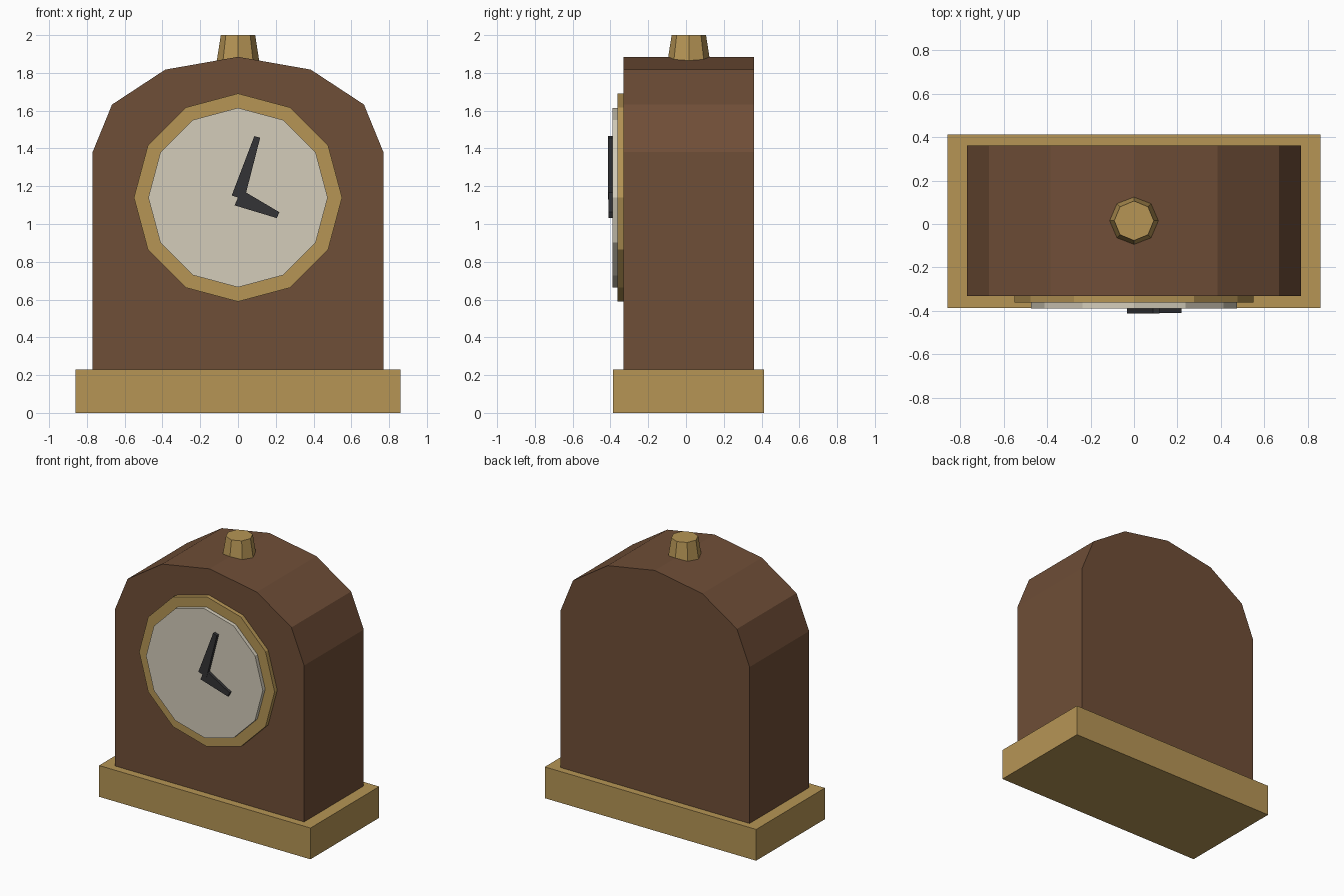
import bpy, bmesh, math
from mathutils import Vector

if "Cube" in bpy.data.objects:
    bpy.data.objects.remove(bpy.data.objects["Cube"])


def material(name, rgb):
    # sRGB 0-255 to linear
    lin = [(c / 255 / 12.92) if c < 10 else ((c / 255 + 0.055) / 1.055) ** 2.4 for c in rgb]
    m = bpy.data.materials.new(name)
    m.diffuse_color = (*lin, 1)
    m.use_nodes = True
    m.node_tree.nodes["Principled BSDF"].inputs["Base Color"].default_value = m.diffuse_color
    return m


wood = material("brown wood", (111, 78, 55))
brass = material("brass", (182, 149, 85))
cream = material("cream dial", (211, 204, 186))
black = material("dark metal", (52, 52, 54))


def finish(name, bm, mat):
    bmesh.ops.recalc_face_normals(bm, faces=bm.faces)
    me = bpy.data.meshes.new(name)
    bm.to_mesh(me)
    bm.free()
    me.materials.append(mat)
    ob = bpy.data.objects.new(name, me)
    bpy.context.collection.objects.link(ob)
    return ob


def prism(name, outline, y0, y1, mat):
    """Extrude an (x, z) outline from y0 to y1."""
    bm = bmesh.new()
    face = bm.faces.new([bm.verts.new((x, y0, z)) for x, z in outline])
    ext = bmesh.ops.extrude_face_region(bm, geom=[face])
    moved = [v for v in ext["geom"] if isinstance(v, bmesh.types.BMVert)]
    bmesh.ops.translate(bm, verts=moved, vec=(0, y1 - y0, 0))
    return finish(name, bm, mat)


def arc(rx, rz, cz, start, end, steps):
    angles = [math.radians(start + (end - start) * i / steps) for i in range(steps + 1)]
    return [(rx * math.cos(a), cz + rz * math.sin(a)) for a in angles]


DIAL_Z = 1.14


def hand(name, tip, base_half, tip_half, y0, y1):
    """Tapered hand from the dial centre to the tip."""
    c, t = Vector((0, DIAL_Z)), Vector(tip)
    d = (t - c).normalized()
    n = Vector((-d.y, d.x))
    pts = [c + n * base_half, c - n * base_half, t - n * tip_half, t + n * tip_half]
    return prism(name, [tuple(p) for p in pts], y0, y1, black)


# plinth
prism("base", [(-0.86, 0), (0.86, 0), (0.86, 0.23), (-0.86, 0.23)], -0.386, 0.413, brass)

# arched case
prism("case", [(-0.77, 0.23), (0.77, 0.23)] + arc(0.77, 0.505, 1.38, 0, 180, 6),
      -0.331, 0.361, wood)

# twelve-sided bezel and dial
prism("bezel", arc(0.551, 0.551, DIAL_Z, 0, 330, 11), -0.362, -0.325, brass)
prism("dial", arc(0.475, 0.475, DIAL_Z, 0, 330, 11), -0.39, -0.355, cream)

# hands
hand("minute_hand", (0.102, 1.461), 0.035, 0.016, -0.413, -0.386)
hand("hour_hand", (0.212, 1.047), 0.045, 0.017, -0.411, -0.386)

# finial on top
bm = bmesh.new()
bmesh.ops.create_cone(bm, cap_ends=True, segments=8, radius1=0.116, radius2=0.091, depth=0.16)
bmesh.ops.translate(bm, verts=bm.verts, vec=(0, 0.015, 1.92))
finish("finial", bm, brass)
